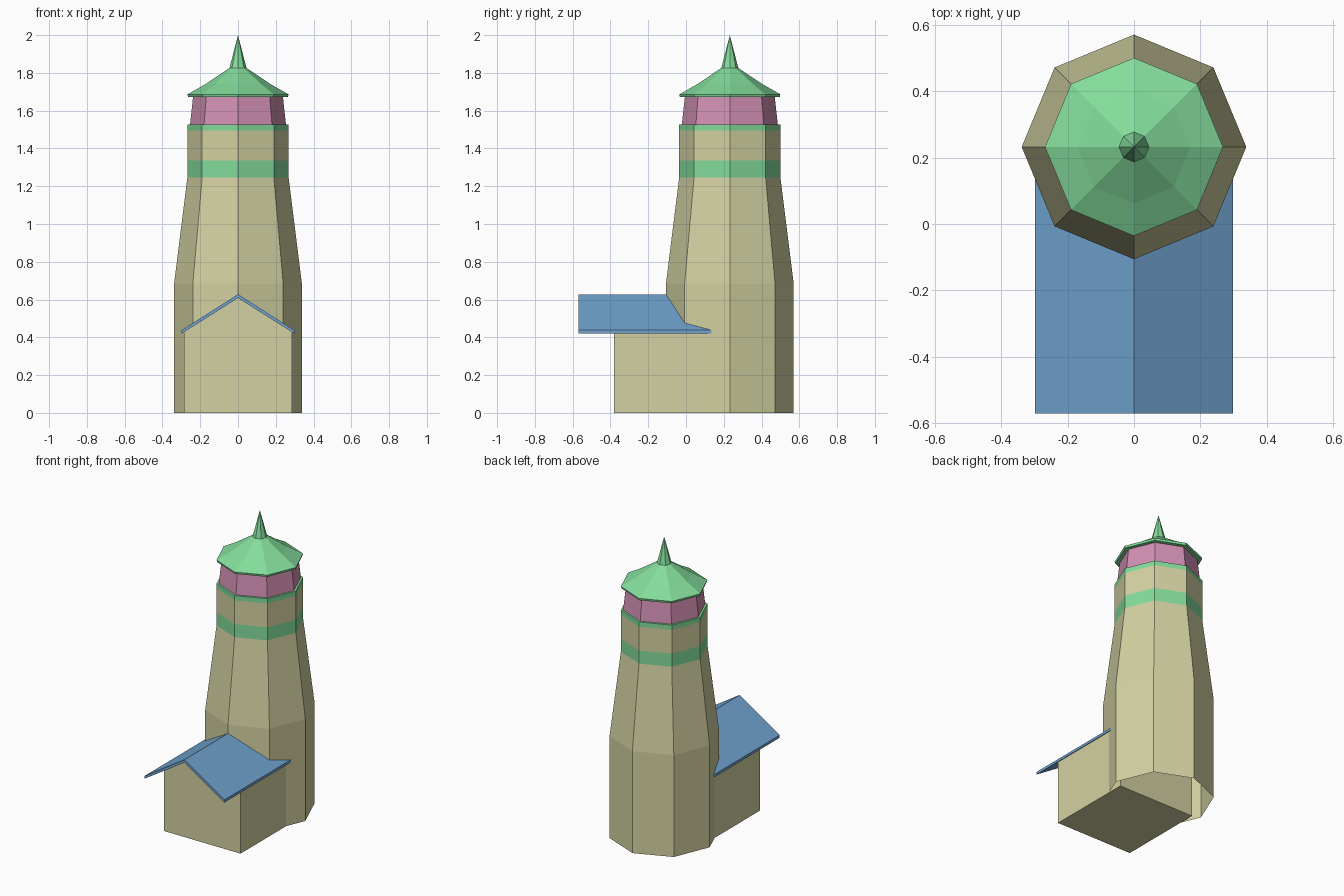
import bpy, bmesh
from math import cos, sin, pi

if "Cube" in bpy.data.objects:
    bpy.data.objects.remove(bpy.data.objects["Cube"])

CY = 0.232  # tower axis position


def material(name, rgb):
    m = bpy.data.materials.new(name)
    m.diffuse_color = (*rgb, 1)
    m.use_nodes = True
    m.node_tree.nodes["Principled BSDF"].inputs["Base Color"].default_value = m.diffuse_color
    return m


STONE = material("stone", (0.65, 0.64, 0.36))
GREEN = material("green", (0.23, 0.72, 0.33))
PINK = material("pink", (0.65, 0.28, 0.45))
BLUE = material("blue", (0.16, 0.36, 0.62))


def finish(name, bm, mat):
    me = bpy.data.meshes.new(name)
    bm.to_mesh(me)
    bm.free()
    me.materials.append(mat)
    ob = bpy.data.objects.new(name, me)
    bpy.context.collection.objects.link(ob)
    return ob


def octagon_lathe(name, profile, mat, n=8):
    """Sweep (radius, z) points, listed upward, into an open octagonal shell."""
    bm = bmesh.new()
    rings = [[bm.verts.new((r * cos(2 * pi * i / n), CY + r * sin(2 * pi * i / n), z))
              for i in range(n)] for r, z in profile]
    for a, b in zip(rings, rings[1:]):
        for i in range(n):
            j = (i + 1) % n
            bm.faces.new((a[i], a[j], b[j], b[i]))
    bmesh.ops.remove_doubles(bm, verts=bm.verts, dist=1e-5)
    return finish(name, bm, mat)


def extrude_profile(name, points, y0, y1, mat):
    """Extrude a closed (x, z) outline along y."""
    bm = bmesh.new()
    face = bm.faces.new([bm.verts.new((x, y0, z)) for x, z in points])
    ext = bmesh.ops.extrude_face_region(bm, geom=[face])
    verts = [g for g in ext["geom"] if isinstance(g, bmesh.types.BMVert)]
    bmesh.ops.translate(bm, verts=verts, vec=(0, y1 - y0, 0))
    bmesh.ops.recalc_face_normals(bm, faces=bm.faces)
    return finish(name, bm, mat)


# Tower shaft, open at the bottom
octagon_lathe("tower_shaft", [(0.338, 0), (0.338, 0.685), (0.268, 1.247)], STONE)
octagon_lathe("lower_band", [(0.268, 1.247), (0.268, 1.335)], GREEN)
octagon_lathe("upper_shaft", [(0.268, 1.335), (0.268, 1.495)], STONE)
octagon_lathe("upper_band", [(0.268, 1.495), (0.268, 1.527), (0.254, 1.527)], GREEN)

# Lantern room, roof and spire
octagon_lathe("lantern_room", [(0.254, 1.527), (0.238, 1.672)], PINK)
octagon_lathe("tower_roof", [(0.238, 1.672), (0.264, 1.672), (0.268, 1.686), (0.261, 1.69),
                             (0.17, 1.742), (0.045, 1.826)], GREEN)
octagon_lathe("spire", [(0.045, 1.826), (0, 2.0)], GREEN)

# Gabled house and its overhanging roof
extrude_profile("house", [(-0.285, 0), (0.285, 0), (0.285, 0.43), (0, 0.612), (-0.285, 0.43)],
                -0.38, 0.21, STONE)
extrude_profile("house_roof", [(-0.298, 0.42), (0, 0.608), (0.298, 0.42),
                               (0.298, 0.438), (0, 0.628), (-0.298, 0.438)],
                -0.57, 0.2, BLUE)
